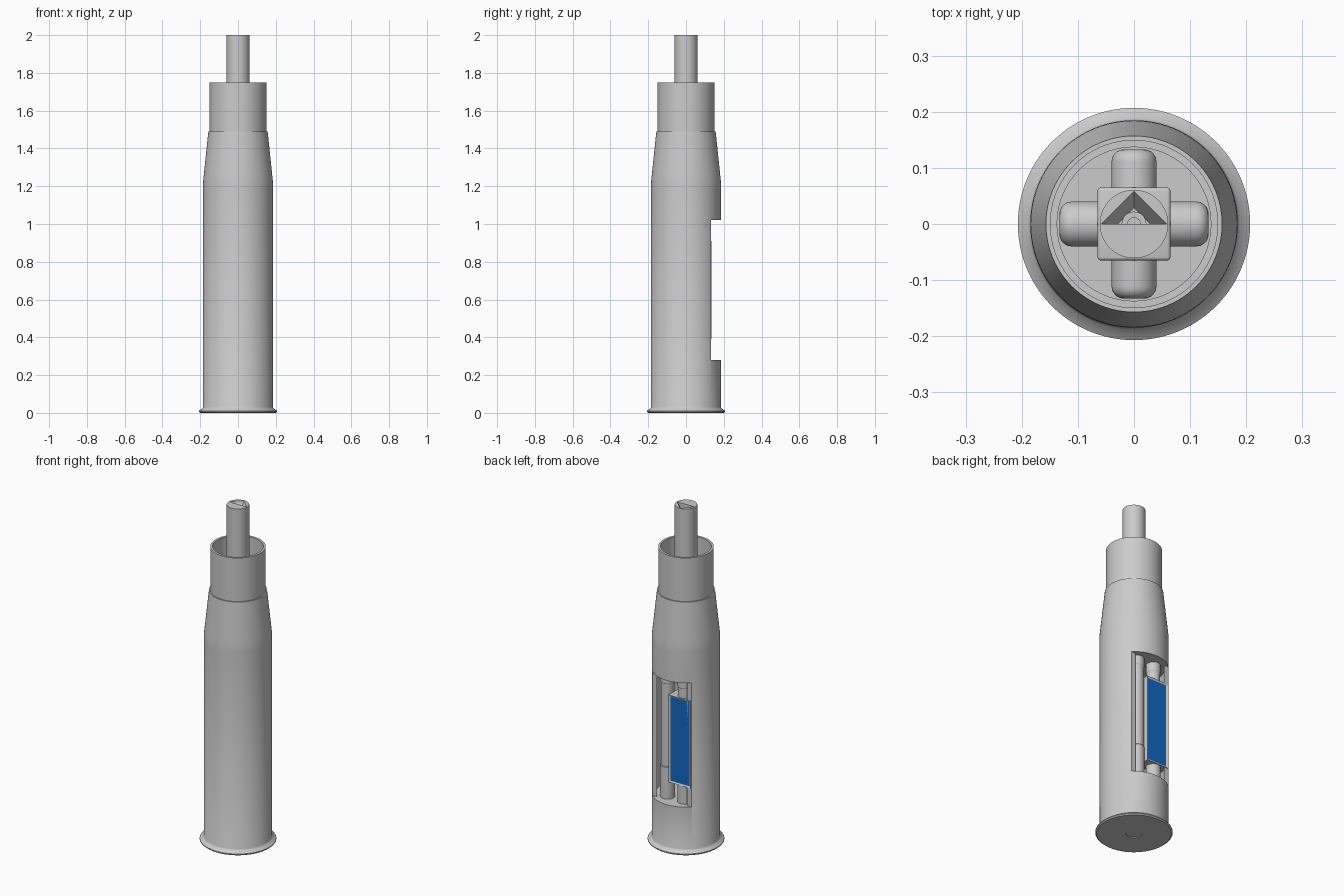
import bpy, bmesh, math
from mathutils import Matrix, Vector

cube = bpy.data.objects.get("Cube")
if cube:
    bpy.data.objects.remove(cube, do_unlink=True)


def material(name, colour):
    m = bpy.data.materials.new(name)
    m.use_nodes = True
    m.diffuse_color = (*colour, 1)
    m.node_tree.nodes["Principled BSDF"].inputs["Base Color"].default_value = (*colour, 1)
    return m


GREY = material("plain grey", (0.6, 0.6, 0.6))
BLUE = material("panel blue", (0.006, 0.14, 0.55))


def finish(name, bm, mats=(GREY,), smooth=True):
    bmesh.ops.recalc_face_normals(bm, faces=bm.faces[:])
    mesh = bpy.data.meshes.new(name)
    bm.to_mesh(mesh)
    bm.free()
    ob = bpy.data.objects.new(name, mesh)
    bpy.context.collection.objects.link(ob)
    for m in mats:
        mesh.materials.append(m)
    bpy.ops.object.select_all(action="DESELECT")
    ob.select_set(True)
    bpy.context.view_layer.objects.active = ob
    if smooth:
        bpy.ops.object.shade_smooth_by_angle(angle=math.radians(30))
    return ob


def lathe(name, profile, x=0, y=0, steps=96, mat=GREY):
    """Revolve (radius, z) points about a vertical axis."""
    bm = bmesh.new()
    vs = [bm.verts.new((r, 0, z)) for r, z in profile]
    es = [bm.edges.new(pair) for pair in zip(vs, vs[1:])]
    bmesh.ops.spin(bm, geom=vs + es, cent=(0, 0, 0), axis=(0, 0, 1),
                   angle=math.tau, steps=steps)
    bmesh.ops.remove_doubles(bm, verts=bm.verts[:], dist=1e-5)
    bmesh.ops.translate(bm, verts=bm.verts[:], vec=(x, y, 0))
    return finish(name, bm, (mat,))


def prism(name, outline, z0, z1):
    bm = bmesh.new()
    face = bm.faces.new([bm.verts.new((x, y, z0)) for x, y in outline])
    ext = bmesh.ops.extrude_face_region(bm, geom=[face])
    top = [v for v in ext["geom"] if isinstance(v, bmesh.types.BMVert)]
    bmesh.ops.translate(bm, verts=top, vec=(0, 0, z1 - z0))
    return finish(name, bm, smooth=False)


def cuboid(bm, low, high):
    size = Vector(high) - Vector(low)
    mid = (Vector(high) + Vector(low)) / 2
    return bmesh.ops.create_cube(
        bm, size=1, matrix=Matrix.Translation(mid) @ Matrix.Diagonal((*size, 1)))


def cut(ob, cutter):
    cutter.hide_render = True
    mod = ob.modifiers.new("cut", "BOOLEAN")
    mod.operation, mod.solver, mod.object = "DIFFERENCE", "EXACT", cutter
    bpy.ops.object.select_all(action="DESELECT")
    ob.select_set(True)
    bpy.context.view_layer.objects.active = ob
    bpy.ops.object.modifier_apply(modifier=mod.name)
    bpy.data.objects.remove(cutter, do_unlink=True)
    bpy.ops.object.shade_smooth_by_angle(angle=math.radians(30))


# Casing with rim, tapered shoulder and a shallow recess under the base
FLOOR, CEILING, OPENING, INNER = 0.28, 1.02, 0.132, 0.165
casing = lathe("casing", [
    (0, 0.004), (0.045, 0.004), (0.045, 0), (0.2, 0), (0.207, 0.006), (0.207, 0.011),
    (0.188, 0.024), (0.185, 0.03), (0.185, 1.2), (0.184, 1.23), (0.181, 1.26),
    (0.157, 1.49), (0, 1.49)])

# Cavity open at the back
start = math.pi - math.asin(OPENING / INNER)
sweep = math.tau - 2 * math.asin(OPENING / INNER)
sweep = math.pi + 2 * math.asin(OPENING / INNER)
arc = [(INNER * math.cos(start + sweep * i / 64), INNER * math.sin(start + sweep * i / 64))
       for i in range(65)]
outline = arc + [(0.3, OPENING), (0.3, 0.3), (-0.3, 0.3), (-0.3, OPENING)]
cut(casing, prism("cavity_cutter", outline, FLOOR, CEILING))

# Hollow neck collar
lathe("neck_collar", [(0, 1.48), (0.15, 1.48), (0.15, 1.75), (0.137, 1.75),
                      (0.137, 1.55), (0, 1.55)])

# Crossed pipes and hub block in the collar
for name, turn in (("pipe_across", "Y"), ("pipe_along", "X")):
    bm = bmesh.new()
    bmesh.ops.create_cone(bm, cap_ends=True, segments=48, radius1=0.04, radius2=0.04,
                          depth=0.266)
    rims = [e for e in bm.edges if abs(e.verts[0].co.z - e.verts[1].co.z) < 1e-4]
    bmesh.ops.bevel(bm, geom=rims, offset=0.022, segments=5, profile=0.5, affect="EDGES")
    bmesh.ops.transform(bm, verts=bm.verts[:], matrix=Matrix.Translation((0, 0, 1.61))
                        @ Matrix.Rotation(math.pi / 2, 4, turn))
    finish(name, bm)

bm = bmesh.new()
cuboid(bm, (-0.065, -0.065, 1.545), (0.065, 0.065, 1.665))
bmesh.ops.bevel(bm, geom=bm.edges[:], offset=0.006, segments=3, profile=0.5, affect="EDGES")
finish("hub_block", bm)

# Top tube with a half pyramid recess and a small stepped disc inside
tube = lathe("top_tube", [(0, 1.6), (0.061, 1.6), (0.061, 2), (0, 2)], steps=64)
bm = bmesh.new()
rim = [bm.verts.new(p) for p in ((-0.058, 0, 2), (0.058, 0, 2), (0, 0.058, 2))]
lid = [bm.verts.new(v.co + Vector((0, 0, 0.02))) for v in rim]
tip = bm.verts.new((0, 0, 1.92))
bm.faces.new(lid)
for i in range(3):
    j = (i + 1) % 3
    bm.faces.new((rim[i], rim[j], lid[j], lid[i]))
    bm.faces.new((rim[j], rim[i], tip))
cut(tube, finish("recess_cutter", bm, smooth=False))
lathe("recess_disc", [(0, 1.955), (0.032, 1.955), (0.032, 1.96), (0.022, 1.96),
                      (0.022, 1.965), (0.012, 1.965), (0.012, 1.97), (0, 1.97)], steps=32)

# Inner rods with lower and upper sleeves
for sx, side in ((1, "left"), (-1, "right")):
    for sy, end in ((1, "back"), (-1, "front")):
        lathe(f"{end}_{side}_rod", [
            (0, FLOOR - 0.01), (0.04, FLOOR - 0.01), (0.04, 0.47), (0.037, 0.474),
            (0.037, 0.965), (0.04, 0.97), (0.04, CEILING + 0.01), (0, CEILING + 0.01)],
            sx * 0.057, sy * 0.092, 32)

# Box with framed blue panel
bm = bmesh.new()
cuboid(bm, (-0.124, 0.05, 0.39), (0.021, 0.136, 0.91))
bm.normal_update()
front = [f for f in bm.faces if f.normal.y > 0.9]
bmesh.ops.inset_individual(bm, faces=front, thickness=0.014, depth=-0.004)
front[0].material_index = 1
finish("panel_box", bm, (GREY, BLUE), smooth=False)

# Small stud on the box
lathe("box_stud", [(0, 0.9), (0.005, 0.9), (0.005, 0.935), (0.009, 0.938),
                   (0.009, 0.95), (0, 0.95)], -0.05, 0.105, 16, BLUE)
